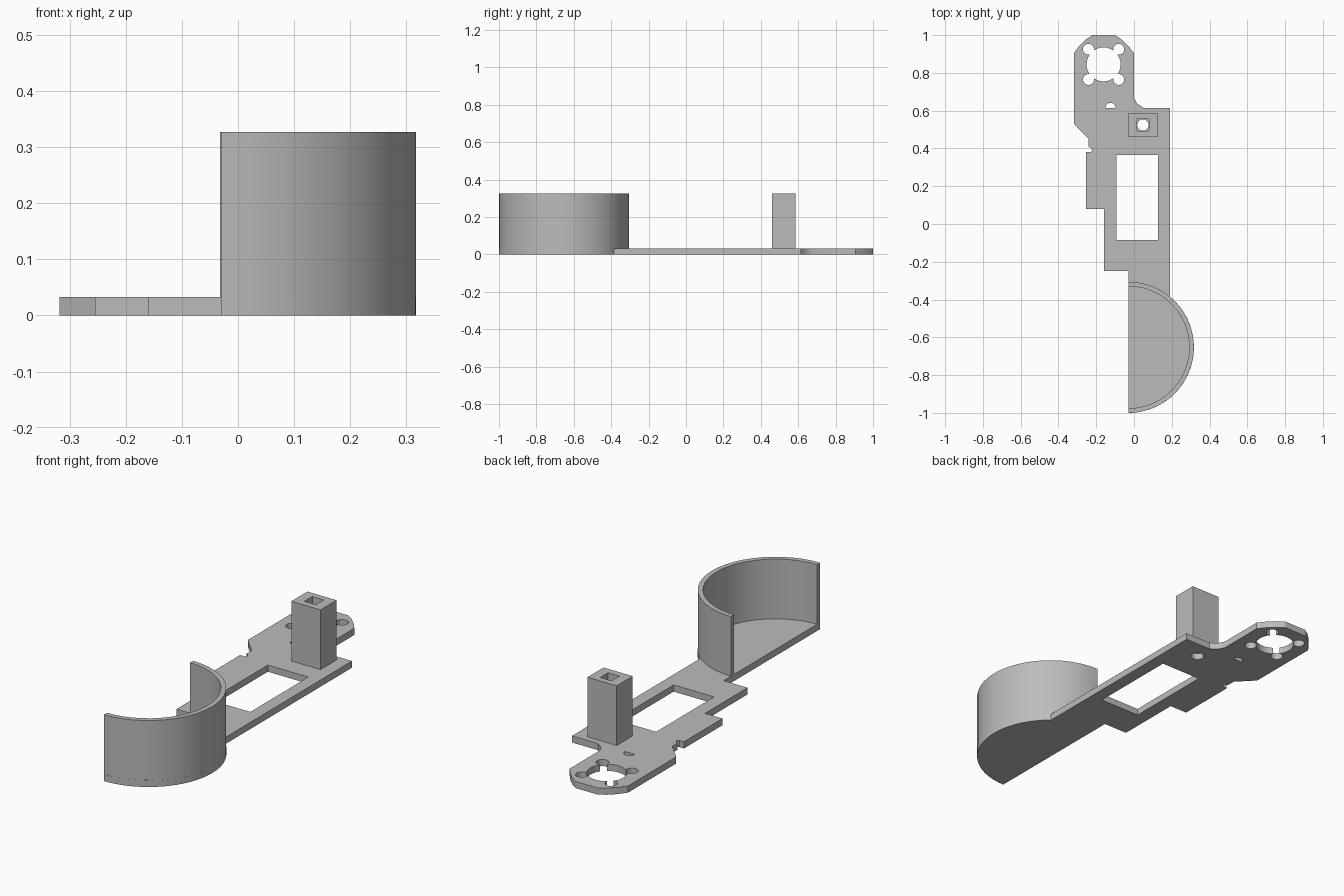
import bpy, bmesh
from math import cos, sin, pi

cube = bpy.data.objects.get("Cube")
if cube:
    bpy.data.objects.remove(cube, do_unlink=True)

grey = bpy.data.materials.new("light grey")
grey.use_nodes = True
colour = (0.5, 0.5, 0.5, 1)
grey.diffuse_color = colour
grey.node_tree.nodes["Principled BSDF"].inputs["Base Color"].default_value = colour

PLATE, TOP = 0.033, 0.327
CUP_X, CUP_Y, CUP_R, CUP_WALL = -0.03, -0.653, 0.347, 0.024


def arc(cx, cy, r, start, end, steps):
    """Points along an arc, both ends included."""
    angles = [start + (end - start) * i / steps for i in range(steps + 1)]
    return [(cx + r * cos(a), cy + r * sin(a)) for a in angles]


def circle(cx, cy, r, steps=32):
    return arc(cx, cy, r, 0, 2 * pi, steps)[:-1]


def rect(x0, x1, y0, y1):
    return [(x0, y0), (x1, y0), (x1, y1), (x0, y1)]


def prism(name, outline, z0, z1):
    """Extrude a flat outline from z0 to z1."""
    bm = bmesh.new()
    face = bm.faces.new([bm.verts.new((x, y, z0)) for x, y in outline])
    top = bmesh.ops.extrude_face_region(bm, geom=[face])["geom"]
    verts = [v for v in top if isinstance(v, bmesh.types.BMVert)]
    bmesh.ops.translate(bm, vec=(0, 0, z1 - z0), verts=verts)
    bmesh.ops.recalc_face_normals(bm, faces=bm.faces)
    mesh = bpy.data.meshes.new(name)
    bm.to_mesh(mesh)
    bm.free()
    mesh.materials.append(grey)
    obj = bpy.data.objects.new(name, mesh)
    bpy.context.collection.objects.link(obj)
    return obj


def activate(obj):
    bpy.ops.object.select_all(action='DESELECT')
    obj.select_set(True)
    bpy.context.view_layer.objects.active = obj


def cut(obj, outline):
    """Cut a hole of the given outline right through an object."""
    cutter = prism("cutter", outline, -0.1, 0.5)
    cutter.hide_render = True
    mod = obj.modifiers.new("hole", 'BOOLEAN')
    mod.operation, mod.solver, mod.object = 'DIFFERENCE', 'EXACT', cutter
    activate(obj)
    bpy.ops.object.modifier_apply(modifier=mod.name)
    bpy.data.objects.remove(cutter, do_unlink=True)


def smooth(obj):
    activate(obj)
    bpy.ops.object.shade_smooth_by_angle(angle=pi / 6)


# Base plate: stepped arm ending in a half disc
arm = [(-0.03, -0.25), (-0.16, -0.25), (-0.16, 0.08), (-0.255, 0.08),
       (-0.255, 0.38), (-0.23, 0.38), (-0.222, 0.388), (-0.225, 0.4),
       (-0.24, 0.41), (-0.24, 0.45), (-0.318, 0.53), (-0.318, 0.905),
       (-0.29, 0.943), (-0.255, 0.977), (-0.22, 1), (-0.1, 1),
       (-0.065, 0.977), (-0.03, 0.943), (0, 0.905), (0, 0.67),
       (0.015, 0.64), (0.05, 0.615), (0.19, 0.615)]
half_disc = [p for p in arc(CUP_X, CUP_Y, CUP_R, pi / 2, -pi / 2, 48)
             if p[0] > 0.19 or p[1] < CUP_Y]
base = prism("base_plate", arm + [(0.19, -0.385)] + half_disc, 0, PLATE)

# Window, motor mount holes, cable slot and post hole
cut(base, rect(-0.093, 0.127, -0.085, 0.365))
MX, MY = -0.161, 0.845
cut(base, circle(MX, MY, 0.09))
for sx in (-1, 1):
    for sy in (-1, 1):
        cut(base, circle(MX + sx * 0.08, MY + sy * 0.08, 0.029, 20))
cut(base, arc(-0.124, 0.615, 0.027, 0, pi, 10))
cut(base, circle(0.047, 0.524, 0.03, 24))
smooth(base)

# Half-round cup wall
wall = prism("cup_wall",
             arc(CUP_X, CUP_Y, CUP_R, -pi / 2, pi / 2, 24)
             + arc(CUP_X, CUP_Y, CUP_R - CUP_WALL, pi / 2, -pi / 2, 24),
             PLATE, TOP)
smooth(wall)

# Square post with a square bore
post = prism("post", rect(-0.032, 0.127, 0.46, 0.585), PLATE, TOP)
cut(post, rect(0.016, 0.079, 0.493, 0.555))
